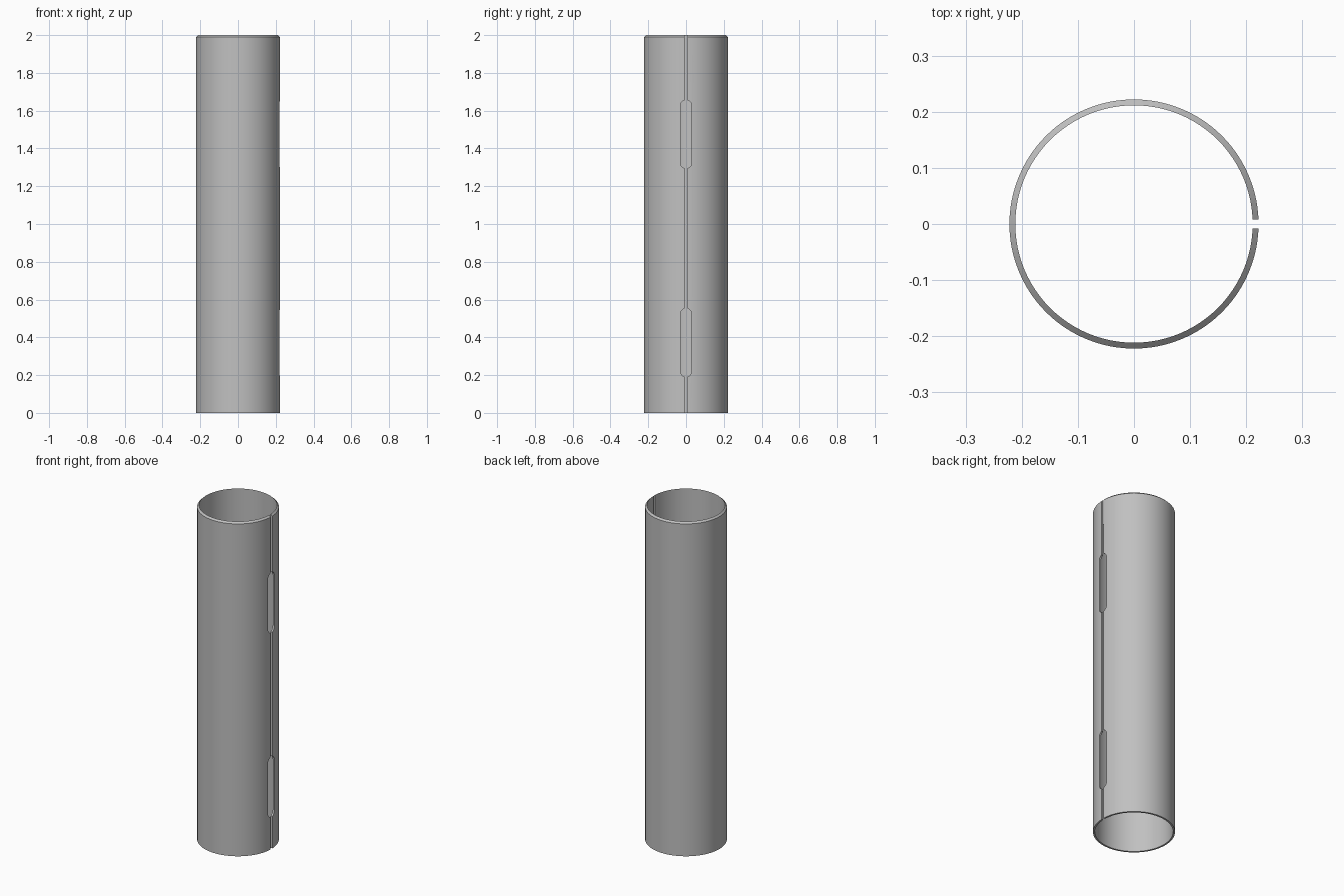
import bpy, bmesh
from math import pi, sin, cos, radians
from mathutils import Vector

cube = bpy.data.objects.get("Cube")
if cube:
    bpy.data.objects.remove(cube, do_unlink=True)

HEIGHT, OUTER, INNER, CHAMFER = 2.0, 0.222, 0.2115, 0.01
SLIT, SLOT, SLOT_HALF = 0.008, 0.03, 0.181
SLOT_CENTRES = (0.372, 1.475)
SEGMENTS = 96

steel = bpy.data.materials.new("plain grey steel")
steel.use_nodes = True
grey = (0.53, 0.53, 0.53, 1)
steel.diffuse_color = grey
steel.node_tree.nodes["Principled BSDF"].inputs["Base Color"].default_value = grey


def make_object(name, bm):
    bmesh.ops.recalc_face_normals(bm, faces=bm.faces)
    mesh = bpy.data.meshes.new(name)
    bm.to_mesh(mesh)
    bm.free()
    mesh.materials.append(steel)
    obj = bpy.data.objects.new(name, mesh)
    bpy.context.collection.objects.link(obj)
    return obj


def make_cutter(name, outline):
    """Push a (y, z) outline through the +x wall."""
    bm = bmesh.new()
    face = bm.faces.new([bm.verts.new((0.12, y, z)) for y, z in outline])
    moved = bmesh.ops.extrude_face_region(bm, geom=[face])["geom"]
    bmesh.ops.translate(bm, vec=Vector((0.2, 0, 0)),
                        verts=[v for v in moved if isinstance(v, bmesh.types.BMVert)])
    obj = make_object(name, bm)
    obj.hide_render = True
    return obj


# Tube wall: lathed section with a sloped top rim and flat bottom
bm = bmesh.new()
section = [(INNER, 0), (OUTER, 0), (OUTER, HEIGHT - CHAMFER), (INNER, HEIGHT)]
verts = [bm.verts.new((r, 0, z)) for r, z in section]
edges = [bm.edges.new((verts[i], verts[(i + 1) % 4])) for i in range(4)]
bmesh.ops.spin(bm, geom=verts + edges, axis=(0, 0, 1), cent=(0, 0, 0),
               angle=2 * pi, steps=SEGMENTS, use_merge=False)
bmesh.ops.remove_doubles(bm, verts=bm.verts, dist=0.0001)
tube = make_object("split_tube", bm)

# Full-length slit and two round-ended slots
cutters = [make_cutter("slit_cutter", [(-SLIT, -0.1), (SLIT, -0.1),
                                       (SLIT, HEIGHT + 0.1), (-SLIT, HEIGHT + 0.1)])]
for centre in SLOT_CENTRES:
    outline = []
    for end in (0, 1):
        shift = (SLOT_HALF - SLOT) * (1 - 2 * end)
        for i in range(17):
            a = pi * (end + i / 16)
            outline.append((SLOT * cos(a), centre + shift + SLOT * sin(a)))
    cutters.append(make_cutter("slot_cutter", outline))

bpy.ops.object.select_all(action="DESELECT")
tube.select_set(True)
bpy.context.view_layer.objects.active = tube
for cutter in cutters:
    mod = tube.modifiers.new(cutter.name, "BOOLEAN")
    mod.operation = "DIFFERENCE"
    mod.solver = "EXACT"
    mod.object = cutter
    bpy.ops.object.modifier_apply(modifier=mod.name)
    bpy.data.objects.remove(cutter, do_unlink=True)

bpy.ops.object.shade_smooth_by_angle(angle=radians(30))
